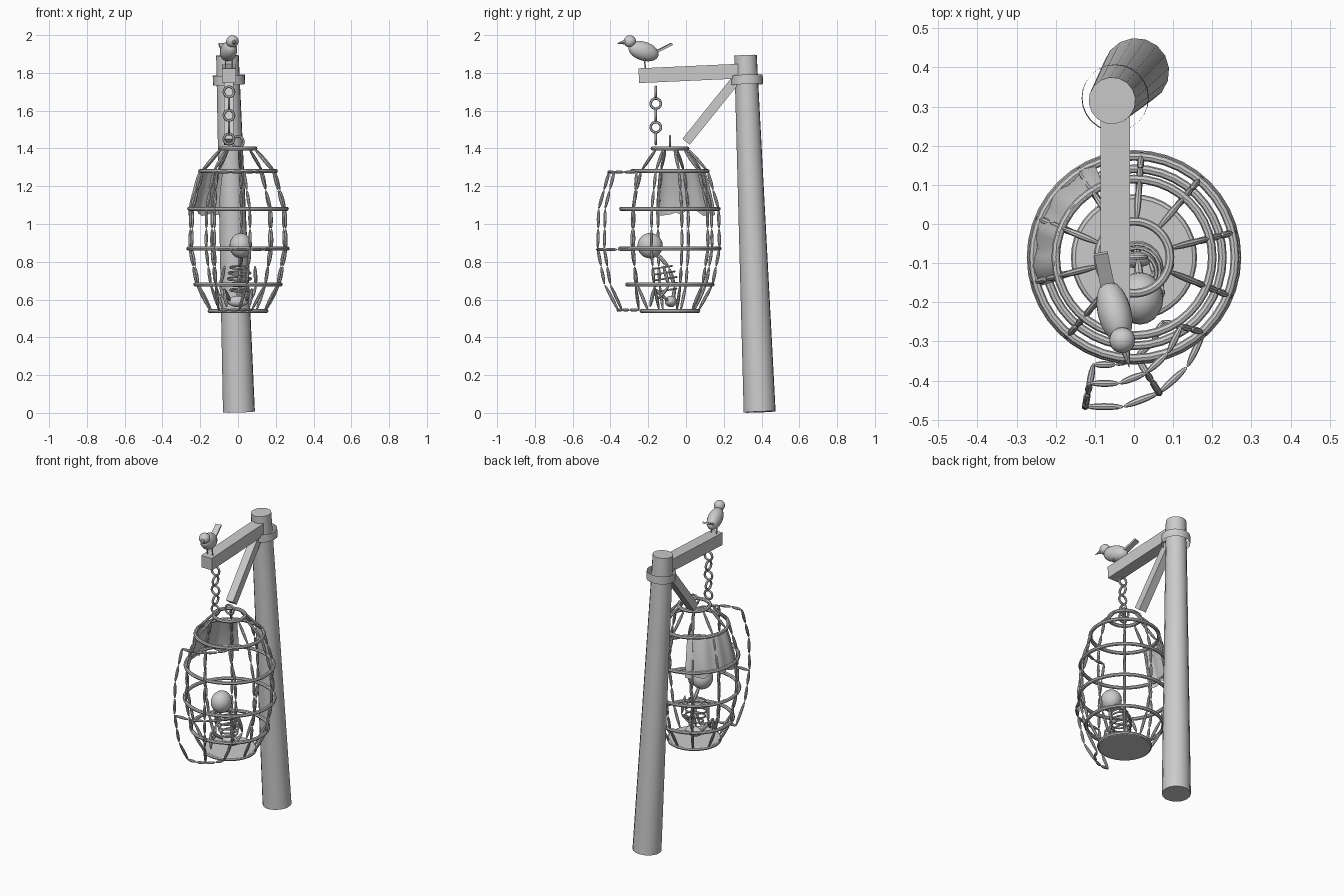
import bpy, bmesh, math, random
from mathutils import Vector, Matrix

if "Cube" in bpy.data.objects:
    bpy.data.objects.remove(bpy.data.objects["Cube"])

random.seed(4)
CY = -0.085
PROFILE = [(1.40, 0.092), (1.28, 0.20), (1.08, 0.258), (0.87, 0.263), (0.68, 0.226), (0.54, 0.15)]


def finish(bm, name, angle=40):
    me = bpy.data.meshes.new(name)
    bm.to_mesh(me)
    bm.free()
    ob = bpy.data.objects.new(name, me)
    bpy.context.collection.objects.link(ob)
    bpy.ops.object.select_all(action='DESELECT')
    ob.select_set(True)
    bpy.context.view_layer.objects.active = ob
    bpy.ops.object.shade_smooth_by_angle(angle=math.radians(angle))
    return ob


def aim(a, b):
    a, b = Vector(a), Vector(b)
    d = b - a
    return Matrix.Translation((a + b) / 2) @ d.to_track_quat('Z', 'Y').to_matrix().to_4x4(), d.length


def rod(bm, a, b, r1, r2, seg=14, caps=True):
    m, l = aim(a, b)
    bmesh.ops.create_cone(bm, cap_ends=caps, segments=seg, radius1=r1, radius2=r2, depth=l, matrix=m)


def spindle(bm, a, b, r=0.009):
    m, l = aim(a, b)
    bmesh.ops.create_uvsphere(bm, u_segments=8, v_segments=8, radius=1,
                              matrix=m @ Matrix.Diagonal((r, r, l / 2, 1)))


def ball(bm, c, s, rot=None):
    m = Matrix.Translation(c) @ (rot or Matrix()) @ Matrix.Diagonal((*s, 1))
    bmesh.ops.create_uvsphere(bm, u_segments=20, v_segments=12, radius=1, matrix=m)


def beam(bm, a, b, w, h):
    m, l = aim(a, b)
    bmesh.ops.create_cube(bm, size=1, matrix=m @ Matrix.Diagonal((w, h, l, 1)))


def ring(bm, c, R, r, rot=None, n=40, k=8):
    m = Matrix.Translation(c) @ (rot or Matrix())
    rows = []
    for i in range(n):
        t = 2 * math.pi * i / n
        rows.append([bm.verts.new(m @ Vector(((R + r * math.cos(p)) * math.cos(t),
                                              (R + r * math.cos(p)) * math.sin(t), r * math.sin(p))))
                     for p in [2 * math.pi * j / k for j in range(k)]])
    for i in range(n):
        A, B = rows[i], rows[(i + 1) % n]
        for j in range(k):
            bm.faces.new((A[j], B[j], B[(j + 1) % k], A[(j + 1) % k]))


def radius_at(z):
    for (z0, r0), (z1, r1) in zip(PROFILE, PROFILE[1:]):
        if z >= z1:
            return r0 + (r1 - r0) * (z0 - z) / (z0 - z1)
    return PROFILE[-1][1]


def cage_pt(deg, z, off=0):
    a, r = math.radians(deg), radius_at(z) + off
    return Vector((r * math.cos(a), CY + r * math.sin(a), z))


RX, RY = Matrix.Rotation(math.pi / 2, 4, 'X'), Matrix.Rotation(math.pi / 2, 4, 'Y')

# leaning post, open iron collar, arm and brace
bm = bmesh.new()
rod(bm, (0.005, 0.39, 0.005), (-0.056, 0.315, 1.893), 0.085, 0.06, 16)
finish(bm, "post")
bm = bmesh.new()
rod(bm, (-0.047, 0.323, 1.738), (-0.049, 0.321, 1.788), 0.085, 0.085, 24, False)
finish(bm, "post_collar")
bm = bmesh.new()
beam(bm, (-0.048, -0.25, 1.785), (-0.048, 0.30, 1.81), 0.075, 0.078)
finish(bm, "arm")
bm = bmesh.new()
beam(bm, (-0.048, 0.0, 1.435), (-0.048, 0.265, 1.765), 0.05, 0.05)
finish(bm, "brace")

# hanging chain and cage eye
bm = bmesh.new()
for i in range(5):
    ring(bm, (-0.048, -0.16, 1.70 - i * 0.0625), 0.027, 0.007, RX if i % 2 == 0 else RY, 18, 6)
finish(bm, "chain")
bm = bmesh.new()
ring(bm, (0, CY, 1.435), 0.029, 0.007, RX, 20, 6)
finish(bm, "cage_eye")

# cage hoops
bm = bmesh.new()
for z, r in PROFILE:
    ring(bm, (0, CY, z), r, 0.011)
finish(bm, "cage_hoops")


def upright(bm, deg, rows, m=Matrix()):
    for (z0, _), (z1, _) in zip(rows, rows[1:]):
        n = 2 if z0 - z1 > 0.15 else 1
        for i in range(n):
            a = cage_pt(deg, z0 + (z1 - z0) * i / n)
            b = cage_pt(deg, z0 + (z1 - z0) * (i + 1) / n)
            spindle(bm, m @ a, m @ b)


# cage uprights, leaving the doorway open at the front
bm = bmesh.new()
for i in range(8):
    upright(bm, -22 + i * 36, PROFILE)
finish(bm, "cage_uprights")

# door swung outwards on its right edge
hinge = cage_pt(-47, 0.87)
hinge.z = 0
swing = Matrix.Translation(hinge) @ Matrix.Rotation(math.radians(32), 4, 'Z') @ Matrix.Translation(-hinge)
bm = bmesh.new()
for deg in (-133, -90, -47):
    upright(bm, deg, PROFILE[1:], swing)
for z in (1.275, 0.865, 0.545):
    for i in range(4):
        spindle(bm, swing @ cage_pt(-133 + i * 21.5, z), swing @ cage_pt(-111.5 + i * 21.5, z))
finish(bm, "cage_door")

# cage floor
bm = bmesh.new()
rod(bm, (0, CY, 0.53), (0, CY, 0.55), 0.148, 0.148, 32)
finish(bm, "cage_floor")

# ragged cloth draped over the back left bars
bm = bmesh.new()
cols = []
for i in range(15):
    deg = 113 + i * 6
    low = 1.05 + random.uniform(-0.01, 0.03)
    cols.append([bm.verts.new(cage_pt(deg, 1.29 + (low - 1.29) * j / 4,
                                      0.008 + 0.006 * math.sin(i * 1.7) - 0.008 * j / 4))
                 for j in range(5)])
for A, B in zip(cols, cols[1:]):
    for j in range(4):
        bm.faces.new((A[j], B[j], B[j + 1], A[j + 1]))
finish(bm, "cloth")

# slumped bones: skull, spine, ribs, pelvis and limbs
bm = bmesh.new()
ball(bm, (0.015, -0.19, 0.885), (0.06, 0.067, 0.067))
finish(bm, "skull")
bm = bmesh.new()
spine = [Vector((0.0, -0.07, 0.58)), Vector((0.005, -0.06, 0.67)),
         Vector((0.01, -0.09, 0.77)), Vector((0.015, -0.16, 0.85))]
for a, b in zip(spine, spine[1:]):
    spindle(bm, a, b, 0.011)
for i in range(5):
    ring(bm, (0.008, -0.10 - 0.006 * i, 0.65 + 0.03 * i), 0.05 + 0.012 * math.sin(i * 0.8), 0.0055,
         Matrix.Rotation(0.15, 4, 'X'), 20, 6)
finish(bm, "spine_and_ribs")
bm = bmesh.new()
ball(bm, (0, -0.08, 0.59), (0.055, 0.032, 0.03))
finish(bm, "pelvis")
bm = bmesh.new()
for s in (-1, 1):
    pts = [(0.01 + s * 0.08, -0.12, 0.78), (s * 0.095, -0.09, 0.67), (s * 0.07, -0.15, 0.60)]
    legs = [(s * 0.04, -0.09, 0.59), (s * 0.075, -0.17, 0.66), (s * 0.06, -0.19, 0.56)]
    for chain in (pts, legs):
        for a, b in zip(chain, chain[1:]):
            spindle(bm, a, b, 0.01)
finish(bm, "limb_bones")

# perched bird
turn = Matrix.Rotation(math.radians(14), 4, 'Z')
bm = bmesh.new()
ball(bm, (-0.05, -0.225, 1.915), (0.043, 0.085, 0.05), turn @ Matrix.Rotation(math.radians(-17), 4, 'X'))
ball(bm, (-0.03, -0.297, 1.967), (0.033, 0.033, 0.032))
rod(bm, (-0.022, -0.322, 1.963), (-0.012, -0.367, 1.956), 0.013, 0.0005, 8)
beam(bm, (-0.067, -0.16, 1.91), (-0.085, -0.075, 1.953), 0.036, 0.012)
for s in (-1, 1):
    rod(bm, (-0.048 + s * 0.018, -0.215, 1.82), (-0.048 + s * 0.018, -0.22, 1.88), 0.004, 0.004, 6)
finish(bm, "bird")
